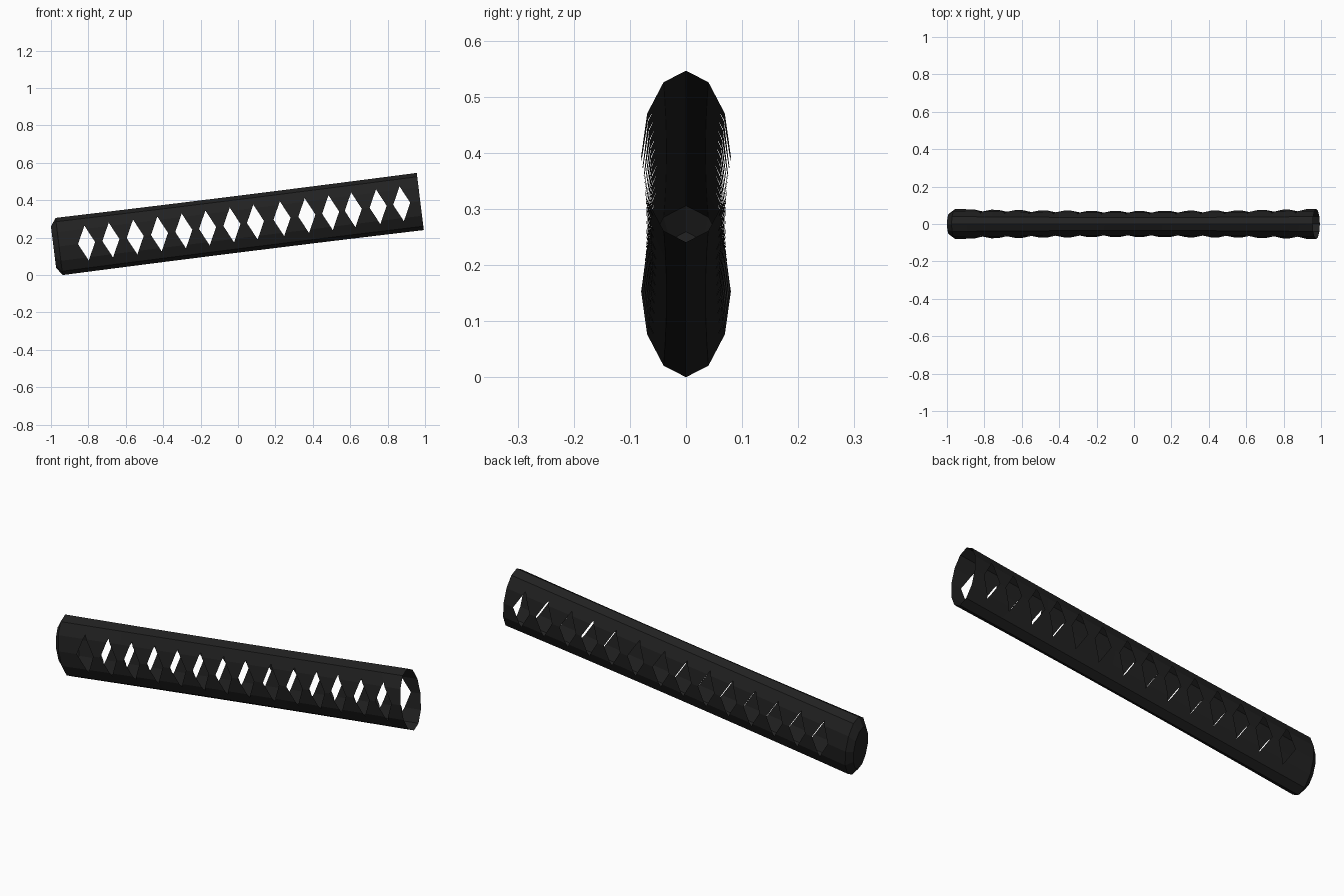
import bpy, bmesh, math
from mathutils import Matrix, Vector

cube = bpy.data.objects.get("Cube")
if cube:
    bpy.data.objects.remove(cube)

SIDES = 12
HALF_LEN, HALF_WID, HALF_HGT = 0.973, 0.08, 0.154
HOLE_LEN, HOLE_HGT = 0.046, 0.094
TILT = math.radians(7.1)

# Positions of the diamond openings along the grip
holes = [-0.825, -0.694, -0.563, -0.432, -0.301, -0.173, -0.042,
         0.085, 0.228, 0.362, 0.49, 0.612, 0.746, 0.873]


def ring(bm, s, scale=1.0):
    """Oval cross-section, slightly waisted towards the middle."""
    bulge = 1 - min(1, (s / HALF_LEN) ** 2)
    w = HALF_WID * scale * (1 - 0.125 * bulge)
    h = HALF_HGT * scale * (1 - 0.02 * bulge)
    angles = [2 * math.pi * i / SIDES for i in range(SIDES)]
    return [bm.verts.new((s, w * math.sin(a), h * math.cos(a))) for a in angles]


bm = bmesh.new()

# Tube with one section per opening, and a bevelled closed end
cuts = [(a + b) / 2 for a, b in zip(holes, holes[1:])]
stations = [-HALF_LEN, holes[0] - 0.066] + cuts + [holes[-1] + 0.06, HALF_LEN]
rings = [ring(bm, -HALF_LEN - 0.03, 0.72)] + [ring(bm, s) for s in stations]
for a, b in zip(rings, rings[1:]):
    for i in range(SIDES):
        j = (i + 1) % SIDES
        bm.faces.new((a[i], a[j], b[j], b[i]))
bm.faces.new(rings[0])

# Cut the diamond openings through both sides
for n, s in enumerate(holes):
    lo, hi = stations[n + 1], stations[n + 2]
    for sx in (-1, 1):
        for sz in (-1, 1):
            faces = [f for f in bm.faces if lo < f.calc_center_median().x < hi]
            geom = set(faces)
            for f in faces:
                geom.update(f.edges)
                geom.update(f.verts)
            bmesh.ops.bisect_plane(
                bm, geom=list(geom), dist=1e-5,
                plane_co=Vector((s + sx * HOLE_LEN, 0, 0)),
                plane_no=Vector((sx / HOLE_LEN, 0, sz / HOLE_HGT)).normalized())
    inside = []
    for f in bm.faces:
        c = f.calc_center_median()
        if abs(c.x - s) / HOLE_LEN + abs(c.z) / HOLE_HGT < 0.999:
            inside.append(f)
    bmesh.ops.delete(bm, geom=inside, context='FACES')

bmesh.ops.recalc_face_normals(bm, faces=bm.faces[:])

# Tilt the grip and set it on the ground
bm.transform(Matrix.Translation((0.009, 0, 0.2755)) @ Matrix.Rotation(-TILT, 4, 'Y'))
low = min(v.co.z for v in bm.verts)
bm.transform(Matrix.Translation((0, 0, -low)))

mesh = bpy.data.meshes.new("grip_wrap")
bm.to_mesh(mesh)
bm.free()
grip = bpy.data.objects.new("grip_wrap", mesh)
bpy.context.collection.objects.link(grip)

# Near-black wrap colour
mat = bpy.data.materials.new("black_wrap")
mat.use_nodes = True
colour = (0.015, 0.015, 0.015, 1)
mat.diffuse_color = colour
mat.node_tree.nodes["Principled BSDF"].inputs["Base Color"].default_value = colour
mesh.materials.append(mat)
